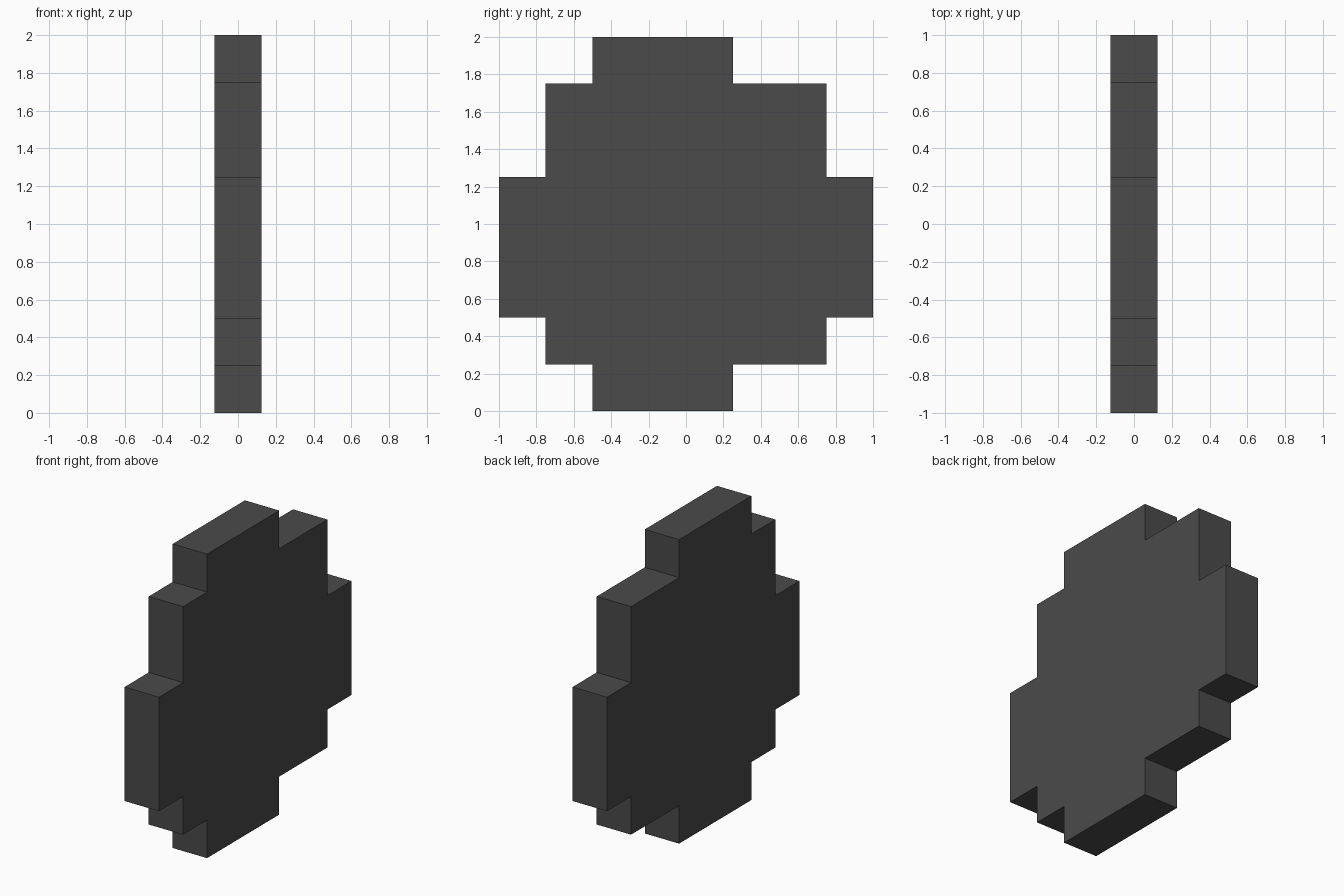
import bpy
import bmesh

if "Cube" in bpy.data.objects:
    bpy.data.objects.remove(bpy.data.objects["Cube"])

THICKNESS = 0.25

# Colour
rubber = bpy.data.materials.new("dark grey")
rubber.diffuse_color = (0.069, 0.069, 0.069, 1.0)
rubber.use_nodes = True
rubber.node_tree.nodes["Principled BSDF"].inputs["Base Color"].default_value = rubber.diffuse_color

# Stepped disc outline: (y min, y max, z bottom, z top) of each row, bottom to top
rows = [
    (-0.50, 0.25, 0.00, 0.25),
    (-0.75, 0.75, 0.25, 0.50),
    (-1.00, 1.00, 0.50, 1.25),
    (-0.75, 0.75, 1.25, 1.75),
    (-0.50, 0.25, 1.75, 2.00),
]
right = [(y1, z) for _, y1, z0, z1 in rows for z in (z0, z1)]
left = [(y0, z) for y0, _, z0, z1 in rows for z in (z0, z1)]
outline = right + left[::-1]

# Extrude the outline across x into one solid wheel
bm = bmesh.new()
face = bm.faces.new([bm.verts.new((-THICKNESS / 2, y, z)) for y, z in outline])
extruded = bmesh.ops.extrude_face_region(bm, geom=[face], use_keep_orig=True)
moved = [g for g in extruded["geom"] if isinstance(g, bmesh.types.BMVert)]
bmesh.ops.translate(bm, verts=moved, vec=(THICKNESS, 0, 0))
bmesh.ops.recalc_face_normals(bm, faces=bm.faces)

mesh = bpy.data.meshes.new("stepped_wheel")
bm.to_mesh(mesh)
bm.free()
mesh.materials.append(rubber)
wheel = bpy.data.objects.new("stepped_wheel", mesh)
bpy.context.collection.objects.link(wheel)
